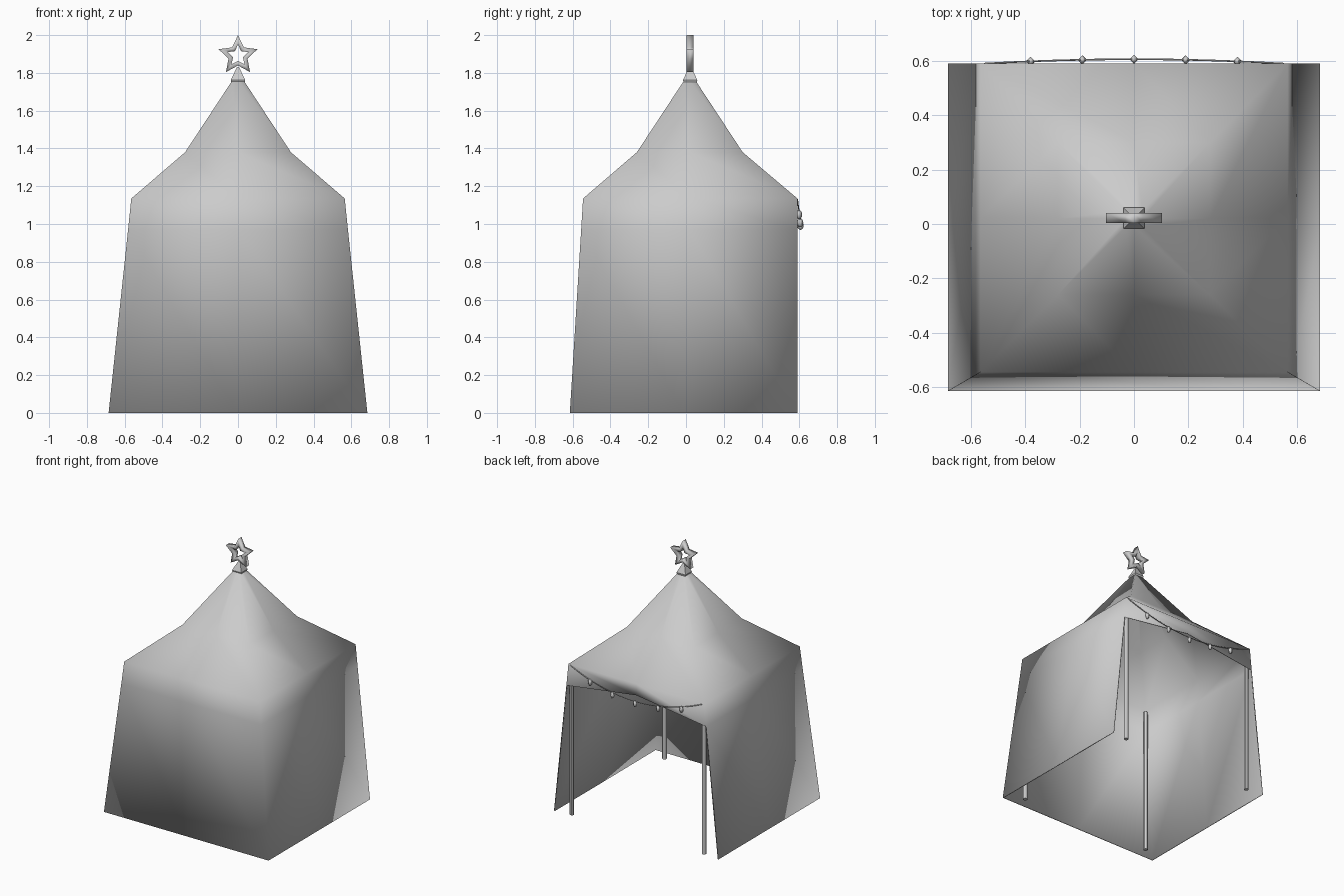
import bpy, bmesh, math

cube = bpy.data.objects.get("Cube")
if cube:
    bpy.data.objects.remove(cube, do_unlink=True)

GREY = (0.6, 0.6, 0.6, 1.0)
mat = bpy.data.materials.new("plain_grey")
mat.use_nodes = True
mat.diffuse_color = GREY
mat.node_tree.nodes["Principled BSDF"].inputs["Base Color"].default_value = GREY


def finish(bm, name, smooth=True):
    bmesh.ops.recalc_face_normals(bm, faces=bm.faces)
    for f in bm.faces:
        f.smooth = smooth
    mesh = bpy.data.meshes.new(name)
    bm.to_mesh(mesh)
    bm.free()
    mesh.materials.append(mat)
    ob = bpy.data.objects.new(name, mesh)
    bpy.context.scene.collection.objects.link(ob)
    return ob


def ring(bm, half, front, back, z, back_z=None):
    """Rectangle of corners and side middles, from the back right corner round the front."""
    mid = (front + back) / 2
    pts = [(half, back), (half, mid), (half, front), (0, front),
           (-half, front), (-half, mid), (-half, back), (0, back)]
    verts = [bm.verts.new((x, y, z)) for x, y in pts]
    if back_z:
        verts[7].co.z = back_z
    return verts


# Canopy: walls open at the back, arched valance and swept roof
bm = bmesh.new()
rings = [ring(bm, 0.685, -0.615, 0.59, 0),
         ring(bm, 0.582, -0.555, 0.59, 0.97, 1.05),
         ring(bm, 0.565, -0.545, 0.59, 1.135),
         ring(bm, 0.28, -0.26, 0.30, 1.38),
         ring(bm, 0.03, -0.01, 0.05, 1.76)]
for level, (low, high) in enumerate(zip(rings, rings[1:])):
    for i in range(8):
        if level == 0 and i >= 6:
            continue
        j = (i + 1) % 8
        bm.faces.new((low[i], low[j], high[j], high[i]))
bm.faces.new(rings[-1])
bm.verts.remove(rings[0][7])
canopy = finish(bm, "canopy")
solid = canopy.modifiers.new("thickness", "SOLIDIFY")
solid.thickness = 0.008
solid.offset = -1

# Corner posts
for side, sx in (("left", 1), ("right", -1)):
    for end, y in (("front", -0.53), ("back", 0.57)):
        bm = bmesh.new()
        bmesh.ops.create_cone(bm, cap_ends=True, segments=12, radius1=0.016,
                              radius2=0.016, depth=1.11)
        bmesh.ops.translate(bm, verts=bm.verts, vec=(sx * 0.55, y, 0.555))
        post = finish(bm, f"{end}_{side}_post")
        bpy.context.view_layer.objects.active = post
        post.select_set(True)
        bpy.ops.object.shade_smooth_by_angle()
        post.select_set(False)

# Square finial: short base and pyramid
bm = bmesh.new()
for r1, r2, z0, z1 in ((0.034, 0.038, 1.745, 1.762), (0.038, 0.006, 1.762, 1.83)):
    made = bmesh.ops.create_cone(bm, cap_ends=True, segments=4, radius1=r1 * math.sqrt(2),
                                 radius2=r2 * math.sqrt(2), depth=z1 - z0)["verts"]
    for v in made:
        x, y, z = v.co
        c = math.sqrt(0.5)
        v.co = ((x - y) * c, (x + y) * c + 0.022, z + (z0 + z1) / 2)
finish(bm, "finial", smooth=False)

# Open five-pointed star
bm = bmesh.new()


def star_loop(tip, notch, y):
    loop = []
    for i in range(10):
        a = math.pi / 2 + i * math.pi / 5
        r = notch if i % 2 else tip
        loop.append(bm.verts.new((r * math.cos(a), y, 1.892 + r * math.sin(a))))
    return loop


loops = [star_loop(0.108, 0.053, 0.003), star_loop(0.108, 0.053, 0.041),
         star_loop(0.058, 0.028, 0.041), star_loop(0.058, 0.028, 0.003)]
for k in range(4):
    a, b = loops[k], loops[(k + 1) % 4]
    for i in range(10):
        j = (i + 1) % 10
        bm.faces.new((a[i], a[j], b[j], b[i]))
finish(bm, "star")


# Hanging string across the opening
def hang(x):
    t = (x / 0.55) ** 2
    return (x, 0.606 - 0.016 * t, 1.01 + 0.12 * t)


curve = bpy.data.curves.new("light_string", "CURVE")
curve.dimensions = "3D"
curve.bevel_depth = 0.003
curve.bevel_resolution = 1
spline = curve.splines.new("POLY")
spline.points.add(16)
for i, p in enumerate(spline.points):
    p.co = (*hang(-0.55 + 1.1 * i / 16), 1)
curve.materials.append(mat)
string = bpy.data.objects.new("light_string", curve)
bpy.context.scene.collection.objects.link(string)

# Bulbs on the string
for n in range(5):
    x, y, z = hang(0.19 * (n - 2))
    bm = bmesh.new()
    bmesh.ops.create_uvsphere(bm, u_segments=4, v_segments=6, radius=0.017)
    bmesh.ops.scale(bm, verts=bm.verts, vec=(1, 1, 1.4))
    bmesh.ops.translate(bm, verts=bm.verts, vec=(x, y, z - 0.018))
    finish(bm, f"bulb_{n + 1}")
